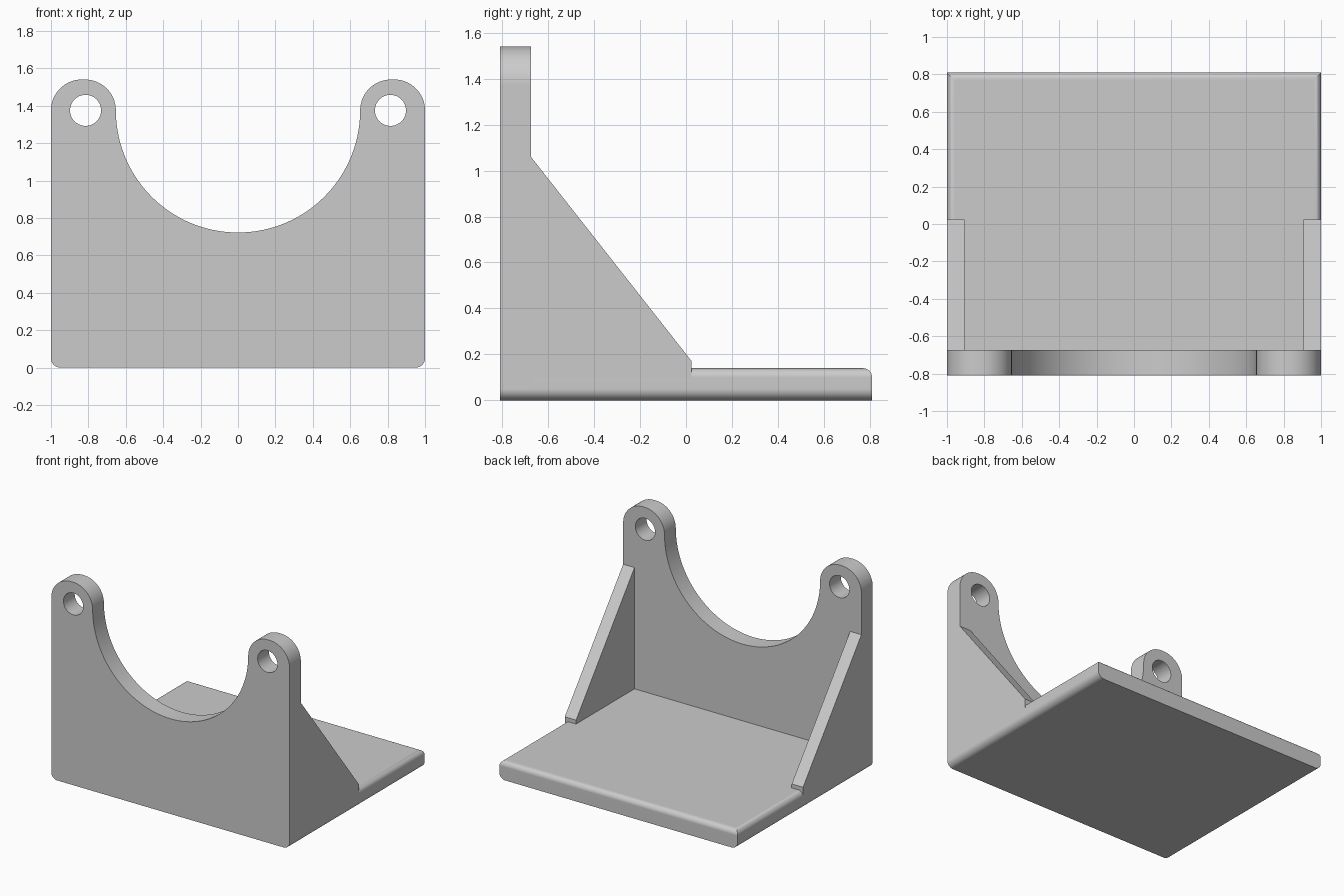
import bpy, bmesh
from math import sin, cos, radians
from mathutils import Vector

cube = bpy.data.objects.get("Cube")
if cube:
    bpy.data.objects.remove(cube, do_unlink=True)

FRONT, PLATE_BACK, GUSSET_END, BACK = -0.81, -0.675, 0.025, 0.81
BASE_TOP, TOP_ROUND, BOTTOM_ROUND = 0.14, 0.04, 0.05
LUG_Z, LUG_R, NOTCH_R = 1.375, 0.165, 0.653

grey = bpy.data.materials.new("plain grey")
grey.use_nodes = True
colour = (0.6, 0.6, 0.6, 1)
grey.diffuse_color = colour
grey.node_tree.nodes["Principled BSDF"].inputs["Base Color"].default_value = colour


def arc(cx, cz, r, start, end, steps):
    angles = [radians(start + (end - start) * i / steps) for i in range(steps + 1)]
    return [(cx + r * cos(a), cz + r * sin(a)) for a in angles]


def make_object(name, bm):
    bmesh.ops.recalc_face_normals(bm, faces=bm.faces)
    mesh = bpy.data.meshes.new(name)
    bm.to_mesh(mesh)
    bm.free()
    mesh.materials.append(grey)
    obj = bpy.data.objects.new(name, mesh)
    bpy.context.collection.objects.link(obj)
    return obj


def prism(name, points, direction):
    """Fill a closed outline of 3D points and extrude it."""
    bm = bmesh.new()
    face = bm.faces.new([bm.verts.new(p) for p in points])
    extruded = bmesh.ops.extrude_face_region(bm, geom=[face])["geom"]
    verts = [v for v in extruded if isinstance(v, bmesh.types.BMVert)]
    bmesh.ops.translate(bm, verts=verts, vec=Vector(direction))
    return make_object(name, bm)


def finish(obj):
    bpy.ops.object.select_all(action="DESELECT")
    obj.select_set(True)
    bpy.context.view_layer.objects.active = obj
    bpy.ops.object.shade_smooth_by_angle(angle=radians(25))
    normals = obj.modifiers.new("flat_face_normals", "WEIGHTED_NORMAL")
    normals.keep_sharp = True


# Upright plate: half outline with lug and cradle, then mirrored
half = arc(1 - BOTTOM_ROUND, BOTTOM_ROUND, BOTTOM_ROUND, -90, 0, 8)
half += arc(1 - LUG_R, LUG_Z, LUG_R, 0, 90, 16)
half += arc(NOTCH_R + LUG_R, LUG_Z, LUG_R, 90, 180, 16)
half += arc(0, LUG_Z, NOTCH_R, 0, -90, 36)[1:]
outline = half + [(-x, z) for x, z in reversed(half[:-1])]
plate = prism("upright_plate", [(x, FRONT, z) for x, z in outline],
              (0, PLATE_BACK - FRONT, 0))

# Bolt holes through both lugs
for side in (-1, 1):
    ring = arc(0.815 * side, LUG_Z, 0.083, 0, 360, 40)[:-1]
    cutter = prism("hole_cutter", [(x, FRONT - 0.1, z) for x, z in ring], (0, 0.4, 0))
    cutter.hide_render = True
    cut = plate.modifiers.new("bolt_hole", "BOOLEAN")
    cut.operation, cut.solver, cut.object = "DIFFERENCE", "EXACT", cutter
    bpy.context.view_layer.objects.active = plate
    bpy.ops.object.modifier_apply(modifier=cut.name)
    bpy.data.objects.remove(cutter, do_unlink=True)
finish(plate)

# Base slab: rounded lower sides, rounded upper sides and back
bm = bmesh.new()
bmesh.ops.create_cube(bm, size=1)
depth = BACK - PLATE_BACK
bmesh.ops.scale(bm, vec=(2, depth, BASE_TOP), verts=bm.verts)
bmesh.ops.translate(bm, vec=(0, PLATE_BACK + depth / 2, BASE_TOP / 2), verts=bm.verts)


def edges_where(test):
    return [e for e in bm.edges if test((e.verts[0].co + e.verts[1].co) / 2)]


lower = edges_where(lambda m: m.z < 0.01 and abs(m.x) > 0.9)
bmesh.ops.bevel(bm, geom=lower, offset=BOTTOM_ROUND, segments=8, profile=0.5,
                affect="EDGES")
upper = edges_where(lambda m: m.z > BASE_TOP - 0.01
                    and (abs(m.x) > 0.9 or m.y > BACK - 0.01))
bmesh.ops.bevel(bm, geom=upper, offset=TOP_ROUND, segments=8, profile=0.5,
                affect="EDGES")
finish(make_object("base_slab", bm))

# Side gussets, covering the slab's rounded upper sides up to their ends
low = BASE_TOP - TOP_ROUND
brace = [(PLATE_BACK, low), (GUSSET_END, low), (GUSSET_END, 0.17), (PLATE_BACK, 1.06)]
for side, name in ((1, "left_gusset"), (-1, "right_gusset")):
    finish(prism(name, [(side, y, z) for y, z in brace], (-0.095 * side, 0, 0)))
